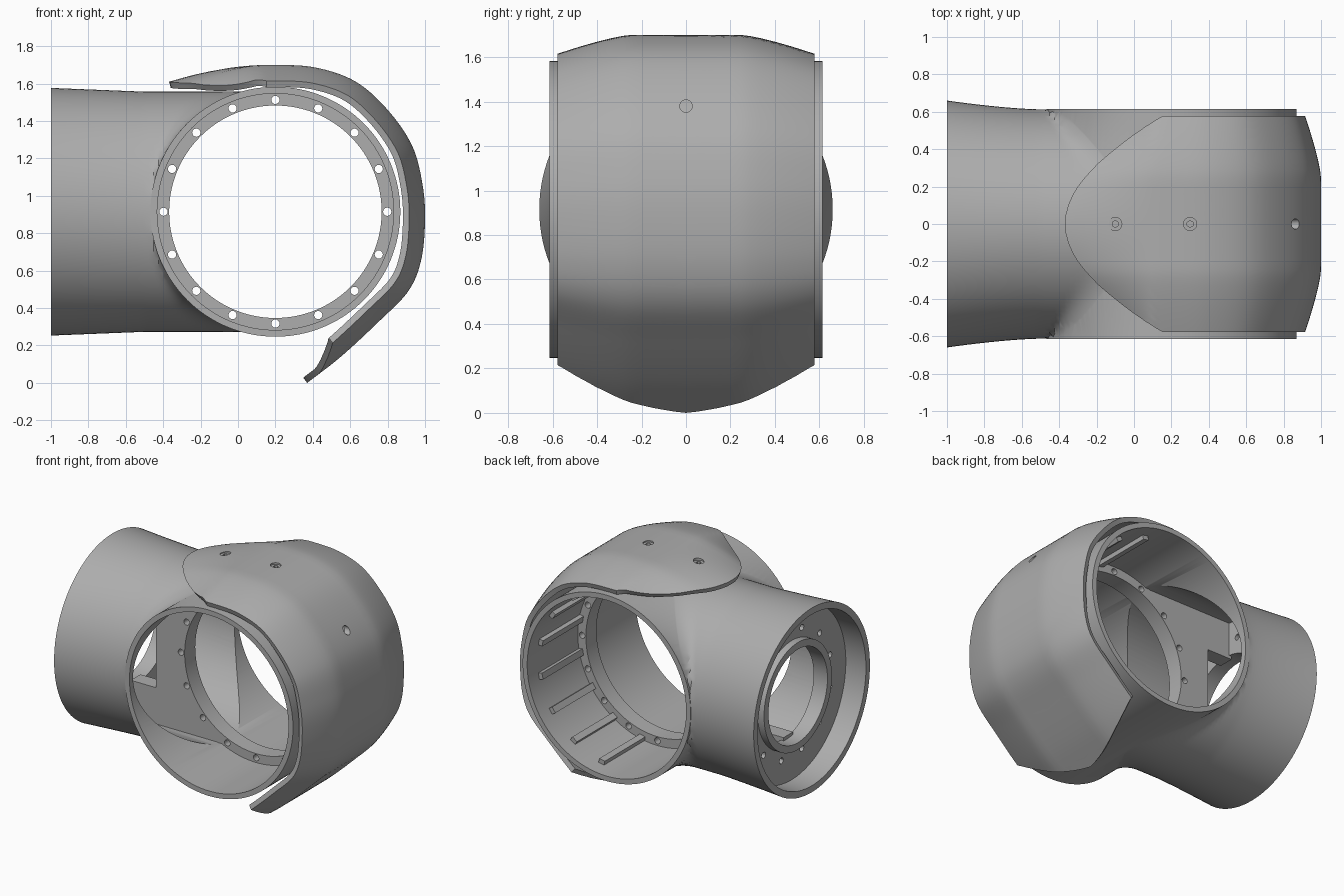
import bpy, bmesh
from math import sin, cos, pi, sqrt, radians
from mathutils import Vector, Matrix

if "Cube" in bpy.data.objects:
    bpy.data.objects.remove(bpy.data.objects["Cube"], do_unlink=True)

CX, CZ = 0.2, 0.915          # axis of the open housing
R_OUT, R_BORE, HALF = 0.668, 0.632, 0.615

grey = bpy.data.materials.new("light_grey")
grey.use_nodes = True
grey.diffuse_color = (0.42, 0.42, 0.42, 1)
grey.node_tree.nodes["Principled BSDF"].inputs["Base Color"].default_value = grey.diffuse_color


def make(name, bm):
    bmesh.ops.remove_doubles(bm, verts=bm.verts, dist=1e-6)
    mesh = bpy.data.meshes.new(name)
    bm.to_mesh(mesh)
    bm.free()
    mesh.materials.append(grey)
    ob = bpy.data.objects.new(name, mesh)
    bpy.context.collection.objects.link(ob)
    return ob


def rod(bm, axis, centre, radius, length, sides=96):
    turn = {"X": Matrix.Rotation(pi / 2, 4, "Y"), "Y": Matrix.Rotation(pi / 2, 4, "X"),
            "Z": Matrix.Identity(4)}[axis]
    bmesh.ops.create_cone(bm, cap_ends=True, segments=sides, radius1=radius, radius2=radius,
                          depth=length, matrix=Matrix.Translation(centre) @ turn)


def cylinder(name, axis, centre, radius, length, sides=96):
    bm = bmesh.new()
    rod(bm, axis, centre, radius, length, sides)
    return make(name, bm)


def box(name, low, high):
    bm = bmesh.new()
    low, high = Vector(low), Vector(high)
    bmesh.ops.create_cube(bm, size=1, matrix=Matrix.Translation((low + high) / 2)
                          @ Matrix.Diagonal((*(high - low), 1)))
    return make(name, bm)


def combine(ob, other, operation="DIFFERENCE"):
    mod = ob.modifiers.new("combine", "BOOLEAN")
    mod.operation, mod.solver, mod.object = operation, "EXACT", other
    apply(ob)
    bpy.data.objects.remove(other, do_unlink=True)


def apply(ob):
    bpy.context.view_layer.objects.active = ob
    for mod in list(ob.modifiers):
        bpy.ops.object.modifier_apply(modifier=mod.name)


def smooth(ob, angle=30):
    bpy.ops.object.select_all(action="DESELECT")
    ob.select_set(True)
    bpy.context.view_layer.objects.active = ob
    bpy.ops.object.shade_smooth_by_angle(angle=radians(angle))


# Side tube, blended into the round housing section by section
def tube_radius(x, a):
    flare = max(0, (-0.5 - x) / 0.5)
    ry, rz = 0.613 + 0.047 * flare ** 1.5, 0.642 + 0.02 * flare
    c, s = max(abs(cos(a)), 1e-5), max(abs(sin(a)), 1e-5)
    tube = 1 / sqrt((c / ry) ** 2 + (s / rz) ** 2)
    h = sqrt(max(0, (R_OUT - 0.008) ** 2 - (x - CX) ** 2))
    block = min(0.613 / c, h / s)
    k = 0.16 * min(1, max(0.01, (0.05 - x) / 0.4))
    blend = max(k - abs(tube - block), 0) / k
    r = max(tube, block) + blend * blend * k / 4
    return min(r, ry / c)


bm = bmesh.new()
STEPS, SIDES = 44, 112
rings = []
for i in range(STEPS + 1):
    x = -1 + 1.15 * i / STEPS
    ring = []
    for j in range(SIDES):
        a = 2 * pi * j / SIDES
        r = tube_radius(x, a)
        ring.append(bm.verts.new((x, r * cos(a), CZ + r * sin(a))))
    rings.append(ring)
for p, q in zip(rings, rings[1:]):
    for j in range(SIDES):
        k = (j + 1) % SIDES
        bm.faces.new((p[j], p[k], q[k], q[j]))
bm.faces.new(rings[0])
bm.faces.new(rings[-1])
bmesh.ops.recalc_face_normals(bm, faces=bm.faces)
housing = make("housing", bm)
combine(housing, cylinder("drum", "Y", (CX, 0, CZ), R_OUT, 2 * HALF, 128), "UNION")

# Hollow out: main bore, tube recess, tube cavity, flange hole and bolt holes
combine(housing, cylinder("bore", "Y", (CX, 0, CZ), R_BORE, 1.6, 128))
combine(housing, cylinder("recess", "X", (-0.96, 0, CZ), 0.615, 0.24))
combine(housing, cylinder("cavity", "X", (-0.29, 0, CZ), 0.575, 0.98))
combine(housing, cylinder("flange_hole", "X", (-0.8, 0, CZ), 0.34, 0.3))
bm = bmesh.new()
for i in range(12):
    a = 2 * pi * (i + 0.5) / 12
    rod(bm, "X", (-0.8, 0.45 * cos(a), CZ + 0.45 * sin(a)), 0.022, 0.3, 12)
combine(housing, make("flange_bolts", bm))
smooth(housing)

# Raised collar around the flange hole
collar = cylinder("flange_collar", "X", (-0.835, 0, CZ), 0.385, 0.11)
combine(collar, cylinder("collar_hole", "X", (-0.84, 0, CZ), 0.335, 0.4))
smooth(collar)

# Bolt ring in the middle of the bore, with a web reaching into the tube
ring = cylinder("bolt_ring", "Y", (CX, -0.02, CZ), 0.645, 0.12, 128)
combine(ring, box("web", (-0.8, -0.075, CZ - 0.59), (0, 0.035, CZ + 0.59)), "UNION")
combine(ring, cylinder("ring_bore", "Y", (CX, 0, CZ), 0.568, 0.8, 128))
combine(ring, box("web_window", (-0.9, -0.3, CZ - 0.31), (-0.6, 0.3, CZ + 0.31)))
bm = bmesh.new()
for i in range(16):
    a = 2 * pi * i / 16
    rod(bm, "Y", (CX + 0.598 * cos(a), 0, CZ + 0.598 * sin(a)), 0.022, 0.8, 16)
combine(ring, make("ring_bolts", bm))
smooth(ring)

# Axial ribs lining the rear half of the bore
bm = bmesh.new()
for i in range(-4, 5):
    turn = Matrix.Rotation(-pi / 8 * (i + 0.5), 4, "Y")
    if i < 4:
        bmesh.ops.create_cube(bm, size=1, matrix=Matrix.Translation((CX, 0.25, CZ)) @ turn
                              @ Matrix.Translation((0.622, 0, 0)) @ Matrix.Diagonal((0.04, 0.5, 0.045, 1)))
make("bore_ribs", bm)

# Wraparound guard: curved profile swept across the width with trimmed ends
KEYS = [Vector(p) for p in (
    (-0.37, 1.61), (-0.2, 1.655), (0, 1.69), (0.2, 1.7), (0.42, 1.685), (0.63, 1.61),
    (0.8, 1.46), (0.93, 1.27), (0.985, 1.07), (1, 0.88), (0.98, 0.66), (0.91, 0.49),
    (0.75, 0.325), (0.55, 0.14), (0.37, 0))]


def spline(pts, per=120):
    ext = [2 * pts[0] - pts[1]] + pts + [2 * pts[-1] - pts[-2]]
    out = []
    for a, b, c, d in zip(ext, ext[1:], ext[2:], ext[3:]):
        for i in range(per):
            t = i / per
            out.append(0.5 * (2 * b + (c - a) * t + (2 * a - 5 * b + 4 * c - d) * t * t
                              + (3 * b - a - 3 * c + d) * t ** 3))
    return out + [pts[-1]]


path = spline(KEYS)
last = len(path) - 1
WIDTH, ACROSS, ALONG = 0.577, 36, 90
bm = bmesh.new()
rows = []
for j in range(ACROSS + 1):
    y = WIDTH * sin(pi / 2 * (2 * j / ACROSS - 1))
    u = abs(y) / WIDTH
    start = next(i for i, p in enumerate(path) if p.x >= -0.37 + 0.52 * u * u)
    end = max(i for i, p in enumerate(path) if p.y >= 0.15 * u ** 1.4)
    row = []
    for i in range(ALONG + 1):
        n = start + (end - start) * i // ALONG
        p = path[n]
        tangent = (path[min(n + 4, last)] - path[max(n - 4, 0)]).normalized()
        drop = 0.085 * max(0, (abs(y) - 0.25) / (WIDTH - 0.25)) ** 1.3
        if p.y > 1:
            drop += 1.5 * max(0, 0.1 - p.x) * y * y
        q = p + Vector((tangent.y, -tangent.x)) * drop
        row.append(bm.verts.new((q.x, y, q.y)))
    rows.append(row)
for p, q in zip(rows, rows[1:]):
    for i in range(ALONG):
        bm.faces.new((p[i], p[i + 1], q[i + 1], q[i]))
guard = make("guard", bm)
shell = guard.modifiers.new("thickness", "SOLIDIFY")
shell.thickness, shell.offset = 0.035, -1
apply(guard)

# Screw holes through the guard, with screws set in the top pair
bm = bmesh.new()
for x in (-0.1, 0.3):
    rod(bm, "Z", (x, 0, 1.67), 0.035, 0.3, 24)
rod(bm, "X", (0.86, 0, 1.38), 0.028, 0.3, 24)
combine(guard, make("guard_holes", bm))
smooth(guard, 35)
for x, z, side in ((-0.1, 1.65, "rear"), (0.3, 1.675, "front")):
    screw = cylinder("guard_screw_" + side, "Z", (x, 0, z), 0.036, 0.025, 24)
    combine(screw, cylinder("socket", "Z", (x, 0, z + 0.01), 0.018, 0.02, 6))
